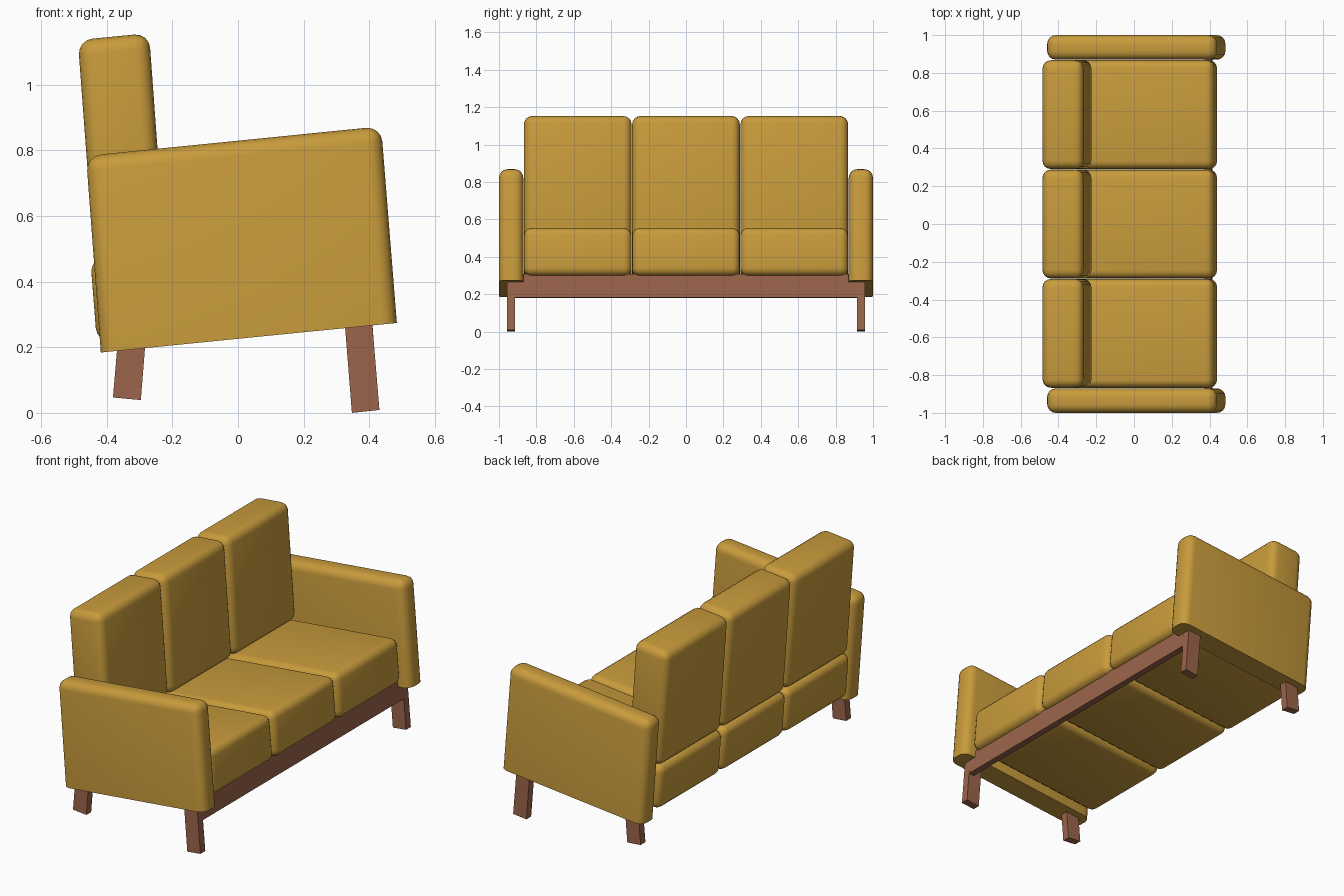
import bpy, bmesh

if "Cube" in bpy.data.objects:
    bpy.data.objects.remove(bpy.data.objects["Cube"])


def material(name, color):
    m = bpy.data.materials.new(name)
    m.diffuse_color = (*color, 1)
    m.use_nodes = True
    m.node_tree.nodes["Principled BSDF"].inputs["Base Color"].default_value = m.diffuse_color
    return m


FABRIC = material("mustard_fabric", (0.58, 0.33, 0.045))
WOOD = material("brown_wood", (0.33, 0.13, 0.07))


def slab(name, profile, y0, y1, mat, radius=0, flat_bottom=False):
    """Extrude an x-z profile (first edge is the bottom) along y and round it."""
    bm = bmesh.new()
    face = bm.faces.new([bm.verts.new((x, y0, z)) for x, z in profile])
    ext = bmesh.ops.extrude_face_region(bm, geom=[face])
    moved = [v for v in ext["geom"] if isinstance(v, bmesh.types.BMVert)]
    bmesh.ops.translate(bm, verts=moved, vec=(0, y1 - y0, 0))
    bmesh.ops.recalc_face_normals(bm, faces=bm.faces)
    if radius:
        bottom = set()
        if flat_bottom:
            bm.normal_update()
            bottom = set(min(bm.faces, key=lambda f: f.normal.z).edges)
        bmesh.ops.bevel(bm, geom=[e for e in bm.edges if e not in bottom],
                        offset=radius, segments=4, profile=0.5, affect='EDGES')
    bmesh.ops.recalc_face_normals(bm, faces=bm.faces)
    me = bpy.data.meshes.new(name)
    bm.to_mesh(me)
    bm.free()
    me.materials.append(mat)
    ob = bpy.data.objects.new(name, me)
    bpy.context.collection.objects.link(ob)
    if radius:
        bpy.ops.object.select_all(action='DESELECT')
        ob.select_set(True)
        bpy.context.view_layer.objects.active = ob
        bpy.ops.object.shade_smooth_by_angle()
    return ob


# Tilted side profiles, (x, z)
ARM = [(-0.418, 0.184), (0.484, 0.274), (0.436, 0.873), (-0.463, 0.783)]
SEAT = [(-0.43, 0.216), (0.443, 0.302), (0.421, 0.558), (-0.45, 0.471)]
BACK = [(-0.438, 0.468), (-0.222, 0.489), (-0.271, 1.157), (-0.488, 1.136)]
FRONT_LEG = [(0.347, 0.0), (0.431, 0.009), (0.408, 0.285), (0.325, 0.277)]
REAR_LEG = [(-0.381, 0.047), (-0.296, 0.039), (-0.282, 0.215), (-0.367, 0.21)]
RAIL = [(0.382, 0.18), (0.416, 0.183), (0.407, 0.308), (0.373, 0.305)]

# Three seat and back cushions
for i in range(3):
    y = (i - 1) * 0.579
    slab(f"seat_cushion_{i + 1}", SEAT, y - 0.288, y + 0.288, FABRIC, 0.042)
    slab(f"back_cushion_{i + 1}", BACK, y - 0.288, y + 0.288, FABRIC, 0.045)

# Arms and splayed legs on both ends
for side, s in (("left", -1), ("right", 1)):
    slab(f"arm_{side}", ARM, *sorted((s * 0.87, s * 1.0)), FABRIC, 0.046, True)
    for name, prof in (("front_leg", FRONT_LEG), ("rear_leg", REAR_LEG)):
        slab(f"{name}_{side}", prof, *sorted((s * 0.913, s * 0.957)), WOOD)

# Rail under the seat front
slab("front_rail", RAIL, -0.915, 0.915, WOOD)
